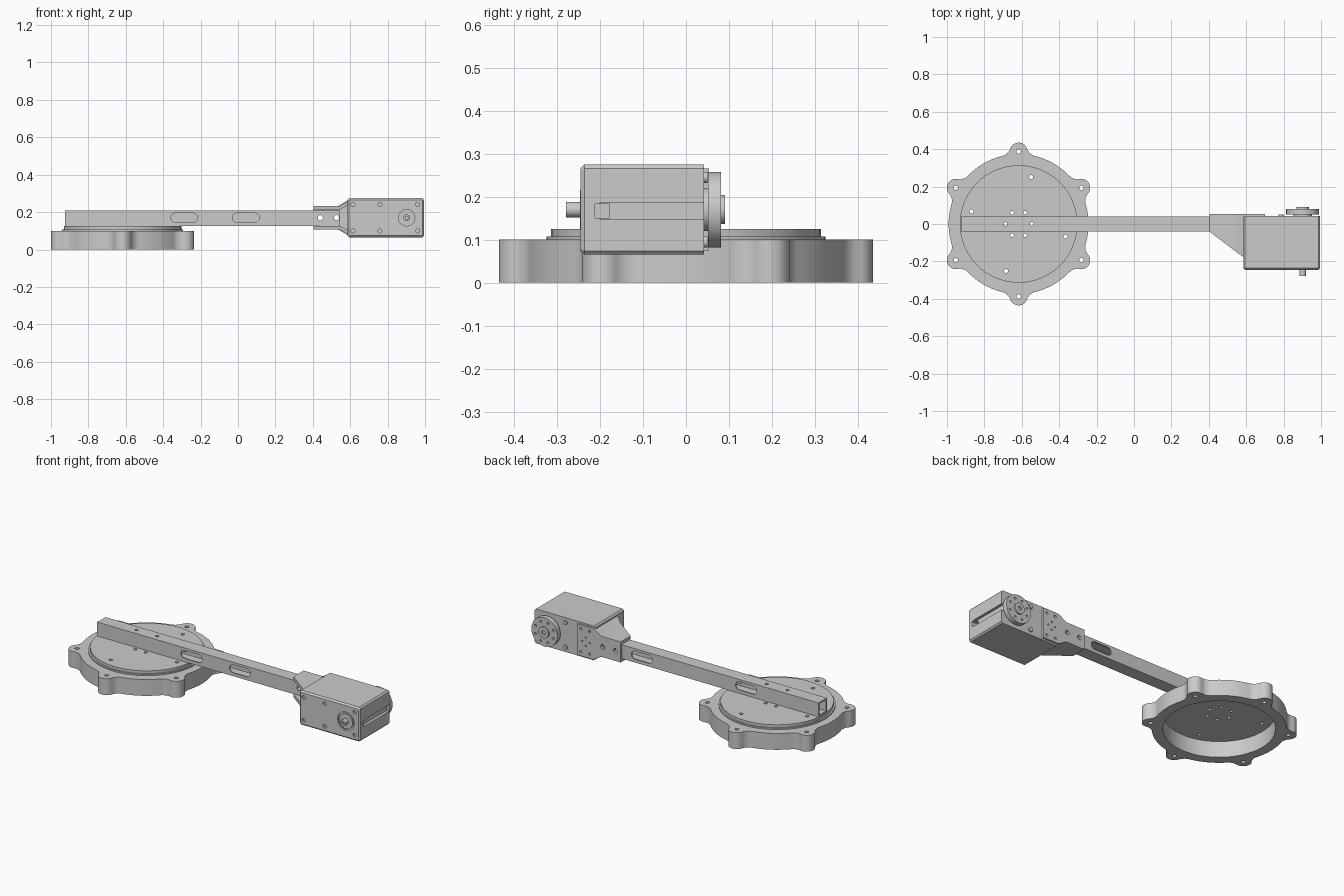
import bpy, bmesh
from math import sin, cos, pi, acos, radians
from mathutils import Vector

if "Cube" in bpy.data.objects:
    bpy.data.objects.remove(bpy.data.objects["Cube"])

GREY = (0.6, 0.6, 0.6, 1)
metal = bpy.data.materials.new("plain grey metal")
metal.use_nodes = True
metal.diffuse_color = GREY
metal.node_tree.nodes["Principled BSDF"].inputs["Base Color"].default_value = GREY
parts = []


# Outlines
def circle(u, v, r, n=32):
    return [(u + r * cos(2 * pi * i / n), v + r * sin(2 * pi * i / n)) for i in range(n)]


def rect(u0, u1, v0, v1):
    return [(u0, v0), (u1, v0), (u1, v1), (u0, v1)]


def chamfered(u0, u1, v0, v1, c):
    return [(u0 + c, v0), (u1 - c, v0), (u1, v0 + c), (u1, v1 - c),
            (u1 - c, v1), (u0 + c, v1), (u0, v1 - c), (u0, v0 + c)]


def slot(u0, u1, v, r, n=8):
    right = [(u1 - r + r * sin(pi * i / n), v - r * cos(pi * i / n)) for i in range(n + 1)]
    left = [(u0 + r - r * sin(pi * i / n), v + r * cos(pi * i / n)) for i in range(n + 1)]
    return right + left


def around(u, v, radius, count, start, hole, n=16):
    return [circle(u + radius * cos(start + 2 * pi * i / count),
                   v + radius * sin(start + 2 * pi * i / count), hole, n) for i in range(count)]


# Solids
def add_loft(bm, sections):
    rings = [[bm.verts.new(p) for p in s] for s in sections]
    faces = [bm.faces.new(rings[0]), bm.faces.new(rings[-1])]
    for a, b in zip(rings, rings[1:]):
        for i in range(len(a)):
            j = (i + 1) % len(a)
            faces.append(bm.faces.new((a[i], a[j], b[j], b[i])))
    bmesh.ops.recalc_face_normals(bm, faces=faces)


def section(pts, axis, w):
    place = {"x": lambda u, v: (w, u, v),
             "y": lambda u, v: (u, w, v),
             "z": lambda u, v: (u, v, w)}[axis]
    return [place(u, v) for u, v in pts]


def finish(name, bm):
    mesh = bpy.data.meshes.new(name)
    bm.to_mesh(mesh)
    bm.free()
    mesh.materials.append(metal)
    obj = bpy.data.objects.new(name, mesh)
    bpy.context.collection.objects.link(obj)
    return obj


def prisms_object(name, prisms):
    bm = bmesh.new()
    for pts, axis, lo, hi in prisms:
        add_loft(bm, [section(pts, axis, lo), section(pts, axis, hi)])
    return finish(name, bm)


def solid(name, *prisms):
    parts.append(prisms_object(name, prisms))
    return parts[-1]


def loft(name, sections):
    bm = bmesh.new()
    add_loft(bm, sections)
    parts.append(finish(name, bm))
    return parts[-1]


def cut(obj, *prisms):
    cutter = prisms_object("cutter", prisms)
    cutter.hide_render = True
    mod = obj.modifiers.new("cut", "BOOLEAN")
    mod.operation, mod.solver, mod.object = "DIFFERENCE", "EXACT", cutter
    bpy.context.view_layer.objects.active = obj
    bpy.ops.object.modifier_apply(modifier=mod.name)
    bpy.data.objects.remove(cutter)


# Lobed base ring: each sector is a lobe, two fillets and an arc
CX = -0.617
R, LOBE, DIST, FIL = 0.374, 0.047, 0.388, 0.06


def lobed_outline():
    turn = acos((DIST**2 + (R + FIL)**2 - (LOBE + FIL)**2) / (2 * DIST * (R + FIL)))
    fc = Vector(((R + FIL) * cos(turn), (R + FIL) * sin(turn)))
    lc = Vector((DIST, 0))
    touch = (fc - lc).normalized()
    lobe_end = Vector((1, 0)).angle(touch)
    half = [lc + LOBE * Vector((cos(lobe_end * i / 8), sin(lobe_end * i / 8))) for i in range(9)]
    d0, d1 = -touch, -fc.normalized()
    half += [fc + FIL * d0.lerp(d1, i / 6).normalized() for i in range(1, 7)]
    step = pi / 6 - turn
    half += [R * Vector((cos(turn + step * i / 5), sin(turn + step * i / 5))) for i in range(1, 5)]
    mid = [R * Vector((cos(pi / 6), sin(pi / 6)))]
    sector = [Vector((p.x, -p.y)) for p in reversed(half[1:])] + half + mid
    pts = []
    for k in range(6):
        a = pi / 6 + k * pi / 3
        pts += [(CX + p.x * cos(a) - p.y * sin(a), p.x * sin(a) + p.y * cos(a)) for p in sector]
    return pts


ring = solid("base_ring", (lobed_outline(), "z", 0, 0.1))
cut(ring, (circle(CX, 0, 0.312, 96), "z", -0.1, 0.2),
    *[(c, "z", -0.1, 0.2) for c in around(CX, 0, 0.388, 6, pi / 6, 0.012)])

# Turntable disc, stepped
bolt_holes = around(CX, 0, 0.07, 6, 0, 0.01)
disc_holes = bolt_holes + around(CX, 0, 0.26, 4, radians(75), 0.011)
for name, r, lo, hi in (("disc_lower_step", 0.324, 0.1, 0.108), ("disc_top", 0.314, 0.108, 0.125)):
    disc = solid(name, (circle(CX, 0, r, 96), "z", lo, hi))
    cut(disc, *[(c, "z", 0, 0.3) for c in disc_holes])

# Hollow arm with staggered slots and bolt holes
arm = solid("arm_tube", (rect(-0.04, 0.04, 0.125, 0.21), "x", -0.925, 0.545))
cut(arm, (rect(-0.032, 0.032, 0.133, 0.202), "x", -1.2, 1))
cut(arm, *[(slot(x - 0.072, x + 0.072, 0.17, 0.025), "y", -0.1, 0) for x in (-0.287, 0.042)],
    *[(slot(x - 0.072, x + 0.072, 0.17, 0.025), "y", 0, 0.1) for x in (-0.435, 0.27)],
    *[(circle(x, 0.17, 0.014, 20), "y", -0.2, 0.2) for x in (0.44, 0.527)])
cut(arm, *[(bolt_holes[i], "z", 0.1, 0.3) for i in (0, 3)])

# Bracket flanges: tapered plates swept outward towards the motor
MID = 0.17
for side, label in ((1, "upper"), (-1, "lower")):
    loft(label + "_bracket_flange",
         [[(x, y, MID + side * h) for y, h in
           ((front, inner), (0.045, inner), (0.045, outer), (front, outer))]
          for x, inner, outer, front in ((0.405, 0.043, 0.063, -0.042),
                                         (0.545, 0.043, 0.063, -0.148),
                                         (0.59, 0.068, 0.09, -0.18))])

# Bracket back plate
half = [(0.405, 0.063), (0.535, 0.063), (0.59, 0.095), (0.7, 0.095)]
plate = solid("bracket_back_plate",
              ([(x, MID - h) for x, h in half] + [(x, MID + h) for x, h in reversed(half)],
               "y", 0.041, 0.054))
plate_holes = [circle(x, MID, 0.014, 20) for x in (0.44, 0.527)]
plate_holes += [circle(x, MID + s * 0.07, 0.008, 16) for x in (0.615, 0.675) for s in (-1, 1)]
plate_holes += around(0.64, MID, 0.025, 4, 0, 0.005, 12)
cut(plate, *[(c, "y", 0, 0.1) for c in plate_holes])

# Motor housing with chamfered front and long edges
AX = 0.902
X0, X1, Z0, Z1, C = 0.585, 0.995, 0.065, 0.275, 0.009
housing = loft("motor_housing",
               [section(chamfered(X0, X1, Z0, Z1, C), "y", 0.042),
                section(chamfered(X0, X1, Z0, Z1, C), "y", -0.236),
                section(chamfered(X0 + C, X1 - C, Z0 + C, Z1 - C, C / 2), "y", -0.245)])
cut(housing, *[(circle(x, z, 0.011, 16), "y", -0.3, -0.235)
               for x in (0.615, 0.758, 0.96) for z in (0.1, 0.24)],
    (circle(AX, MID, 0.056, 48), "y", -0.3, -0.238))

# End groove with a deeper cable pocket
cut(housing, (rect(-0.2, 0.1, 0.147, 0.187), "x", 0.978, 1.1))
cut(housing, (rect(-0.212, -0.178, 0.151, 0.183), "x", 0.955, 1.15))

# Front boss and shaft
solid("front_boss", (circle(AX, MID, 0.046, 48), "y", -0.247, -0.23))
shaft = solid("front_shaft", (circle(AX, MID, 0.018, 32), "y", -0.279, -0.235))
cut(shaft, (circle(AX, MID, 0.008, 16), "y", -0.3, -0.262))

# Output horn on the back
solid("horn_neck", (circle(AX, MID, 0.05, 48), "y", 0.035, 0.052))
horn = solid("horn_disc", (circle(AX, MID, 0.088, 64), "y", 0.051, 0.081))
cut(horn, *[(c, "y", 0.07, 0.1) for c in around(AX, MID, 0.064, 8, pi / 8, 0.007)])
hub = solid("horn_hub", (circle(AX, MID, 0.034, 40), "y", 0.078, 0.091))
cut(hub, (circle(AX, MID, 0.012, 20), "y", 0.083, 0.1))
solid("back_screws", *[(circle(0.785, MID + s * 0.075, 0.013, 20), "y", 0.04, 0.05) for s in (-1, 1)])

# Smooth round walls, keep edges sharp
bpy.ops.object.select_all(action="DESELECT")
for obj in parts:
    obj.select_set(True)
bpy.context.view_layer.objects.active = parts[0]
bpy.ops.object.shade_smooth_by_angle(angle=radians(30))
